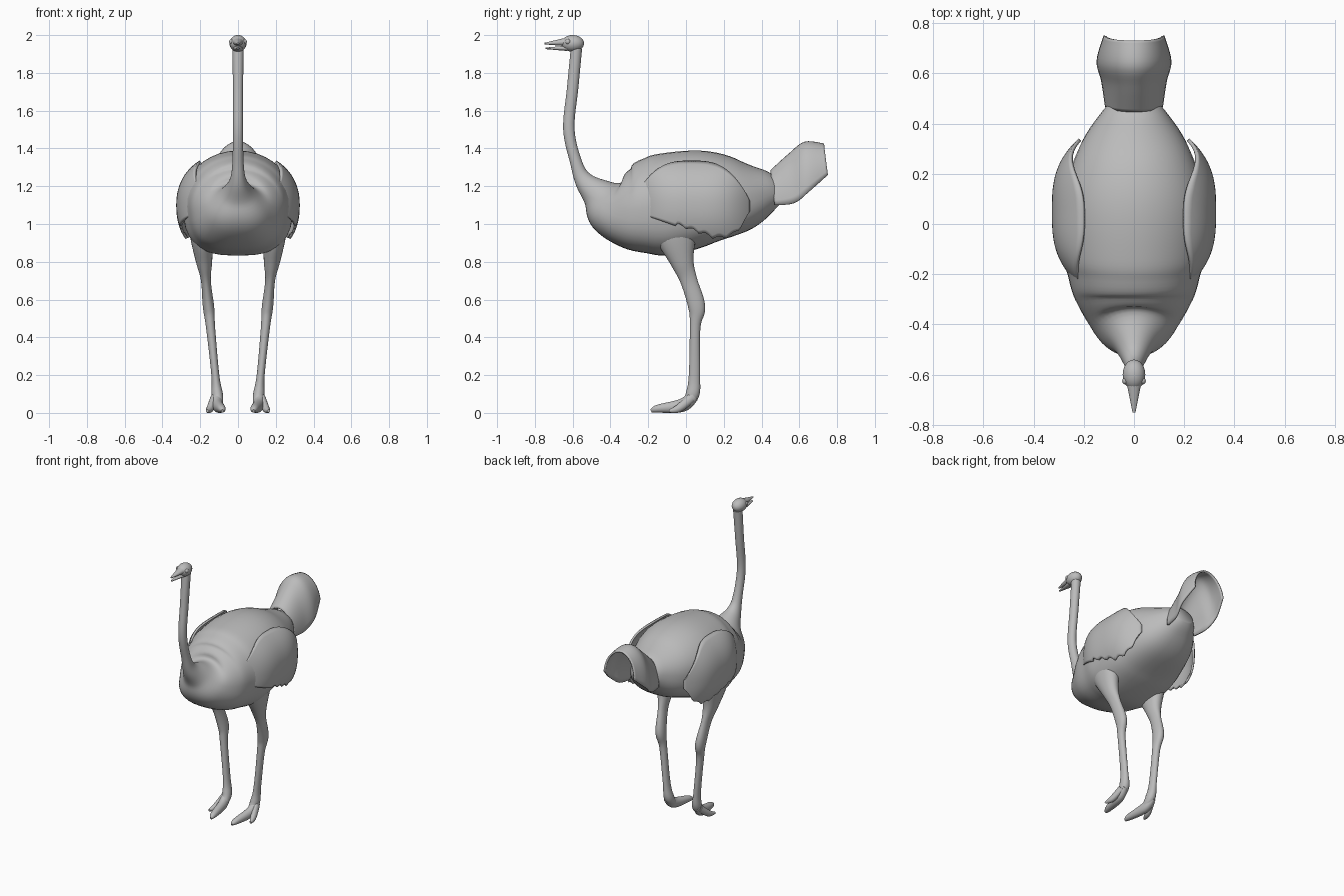
import bpy
import bmesh
import math
from mathutils import Matrix, Vector

if "Cube" in bpy.data.objects:
    bpy.data.objects.remove(bpy.data.objects["Cube"], do_unlink=True)

# One plain grey for the whole bird
GREY = (0.5, 0.5, 0.5, 1)
grey = bpy.data.materials.new("plain grey")
grey.use_nodes = True
grey.diffuse_color = GREY
shader = next(n for n in grey.node_tree.nodes if n.type == "BSDF_PRINCIPLED")
shader.inputs["Base Color"].default_value = GREY


def finish(name, bm, mirrored=False, thickness=None):
    """Turn a bmesh into a smooth shaded object."""
    bmesh.ops.recalc_face_normals(bm, faces=bm.faces)
    mesh = bpy.data.meshes.new(name)
    bm.to_mesh(mesh)
    bm.free()
    mesh.materials.append(grey)
    mesh.shade_smooth()
    mesh.set_sharp_from_angle(angle=math.radians(50))
    obj = bpy.data.objects.new(name, mesh)
    bpy.context.collection.objects.link(obj)
    if thickness:
        solid = obj.modifiers.new("thickness", "SOLIDIFY")
        solid.thickness = thickness
        solid.offset = 0
    if mirrored:
        obj.modifiers.new("mirror", "MIRROR")


def spline(rows, steps=6):
    """Smoothly interpolate every column of a table of stations."""
    result = []
    last = len(rows) - 1
    for i in range(last):
        before, start = rows[max(i - 1, 0)], rows[i]
        end, after = rows[i + 1], rows[min(i + 2, last)]
        for step in range(steps):
            t = step / steps
            result.append([
                b + t * (c - a + t * (2 * a - 5 * b + 4 * c - d
                                      + t * (3 * (b - c) + d - a))) / 2
                for a, b, c, d in zip(before, start, end, after)])
    result.append(list(rows[last]))
    return result


def skin(bm, grid, closed):
    """Join rows of points with quads."""
    loops = [[bm.verts.new(point) for point in row] for row in grid]
    count = len(loops[0])
    for low, high in zip(loops, loops[1:]):
        for j in range(count if closed else count - 1):
            k = (j + 1) % count
            bm.faces.new((low[j], low[k], high[k], high[j]))
    return loops


def power(value, exponent):
    return math.copysign(abs(value) ** exponent, value)


def loft(name, rows, sides=24, side_shift=None):
    """Sweep ovals square to a path of y, z, half depth and half width.

    A side_shift rule moves each oval out in x and mirrors the part."""
    stations = spline(rows)
    last = len(stations) - 1
    grid = []
    for i, (y, z, depth, width) in enumerate(stations):
        ahead, behind = stations[min(i + 1, last)], stations[max(i - 1, 0)]
        tangent_y, tangent_z = ahead[0] - behind[0], ahead[1] - behind[1]
        axis = Vector((0, tangent_z, -tangent_y)).normalized() * depth
        centre = Vector((side_shift(y, z) if side_shift else 0, y, z))
        ring = []
        for j in range(sides):
            angle = math.tau * j / sides
            across, up = math.cos(angle), math.sin(angle)
            # Wide ovals get a fuller, squarer belly
            fullness = 1 if up > 0 else 2 / (2 + 3 * width)
            side = Vector((width * power(across, fullness), 0, 0))
            ring.append(centre + side + axis * power(up, fullness))
        grid.append(ring)
    bm = bmesh.new()
    loops = skin(bm, grid, True)
    bm.faces.new(loops[0])
    bm.faces.new(loops[-1])
    finish(name, bm, mirrored=side_shift is not None)


def ellipsoid(name, centre, radii, mirrored=False):
    bm = bmesh.new()
    placing = Matrix.Translation(centre) @ Matrix.Diagonal((*radii, 1))
    bmesh.ops.create_uvsphere(bm, u_segments=24, v_segments=16, radius=1,
                              matrix=placing)
    finish(name, bm, mirrored)


# Trunk and neck flow into one skin, from the rump to the skull
loft("body_and_neck", [
    (0.5, 1.2, 0.06, 0.07),
    (0.44, 1.18, 0.11, 0.13),
    (0.3, 1.15, 0.19, 0.22),
    (0.1, 1.14, 0.25, 0.285),
    (-0.1, 1.105, 0.27, 0.29),
    (-0.2, 1.09, 0.255, 0.265),
    (-0.3, 1.08, 0.215, 0.235),
    (-0.4, 1.1, 0.16, 0.17),
    (-0.47, 1.16, 0.09, 0.09),
    (-0.54, 1.23, 0.05, 0.045),
    (-0.58, 1.32, 0.032, 0.03),
    (-0.62, 1.5, 0.03, 0.027),
    (-0.6, 1.72, 0.03, 0.027),
    (-0.58, 1.93, 0.03, 0.03),
], sides=36)

# Head with an open beak
ellipsoid("skull", (0, -0.6, 1.956), (0.045, 0.06, 0.044))
ellipsoid("eyes", (0.034, -0.625, 1.965), (0.013, 0.014, 0.014), True)
loft("upper_beak", [(-0.63, 1.964, 0.023, 0.03),
                    (-0.75, 1.955, 0.004, 0.006)])
loft("lower_beak", [(-0.63, 1.93, 0.014, 0.026),
                    (-0.745, 1.93, 0.004, 0.006)])

# Legs lean outward towards the hips
loft("legs", [
    (-0.06, 1.05, 0.11, 0.06),
    (-0.05, 0.93, 0.105, 0.06),
    (-0.02, 0.8, 0.062, 0.043),
    (0.015, 0.7, 0.045, 0.026),
    (0.057, 0.56, 0.045, 0.03),
    (0.048, 0.45, 0.028, 0.024),
    (0.045, 0.2, 0.03, 0.021),
    (0.035, 0.1, 0.036, 0.03),
    (0, 0.05, 0.025, 0.025),
], side_shift=lambda y, z: 0.1 + 0.1 * z)

# Two toes on each foot, spreading apart
loft("main_toes", [
    (0.04, 0.09, 0.03, 0.025),
    (-0.02, 0.04, 0.035, 0.03),
    (-0.15, 0.022, 0.021, 0.022),
    (-0.185, 0.01, 0.008, 0.008),
], side_shift=lambda y, z: 0.11 + 0.15 * y)
loft("outer_toes", [
    (0.03, 0.08, 0.025, 0.02),
    (-0.04, 0.023, 0.021, 0.02),
    (-0.09, 0.01, 0.008, 0.008),
], side_shift=lambda y, z: 0.135 - 0.3 * y)


def wing_row(y):
    """One strip of the wing, from its ragged hem up to its shoulder line."""
    reach = 0.32 - 4.5 * abs(y - 0.05) ** 3
    top = 1.33 - 7.4 * abs(y - 0.03) ** 3
    behind = y - 0.15
    hem = 0.92 + (22 * behind ** 3 if behind > 0 else -0.35 * behind)
    if y > -0.05:
        hem += 0.018 * abs(math.sin(45 * y))
    row = []
    for j in range(21):
        z = hem + (top - hem) * j / 20
        drop = abs(z - 1.1) / (0.28 if z > 1.1 else 0.31)
        row.append((reach * (1 - drop ** 2.2) ** 0.45, y, z))
    return row


# Wings hug the trunk
bm = bmesh.new()
skin(bm, [wing_row(-0.25 + 0.585 * i / 48) for i in range(49)], False)
finish("wings", bm, mirrored=True, thickness=0.014)

# Tail: an arched fan given by ridge y, ridge z, side z and half width
fan = []
for y, ridge, hem, width in spline([
    (0.45, 1.28, 1.1, 0.11),
    (0.55, 1.37, 1.11, 0.125),
    (0.63, 1.43, 1.17, 0.143),
    (0.73, 1.42, 1.26, 0.115),
]):
    angles = [math.pi * (j / 24 - 0.5) for j in range(25)]
    fan.append([(width * math.sin(a),
                 y + 0.02 * (1 - math.cos(a)),
                 hem + (ridge - hem) * math.cos(a)) for a in angles])
bm = bmesh.new()
skin(bm, fan, False)
finish("tail", bm, thickness=0.012)
